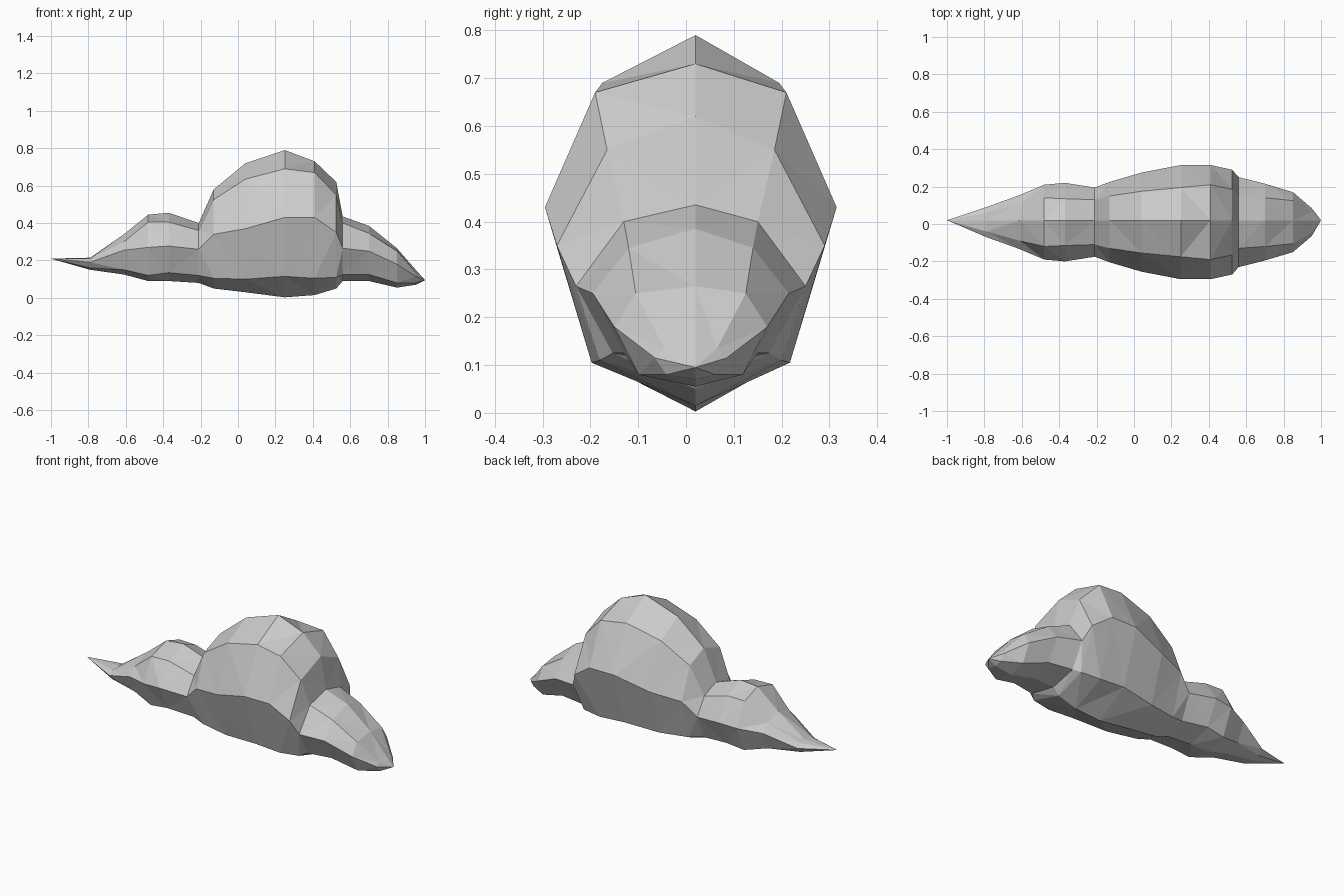
import bpy, bmesh

# Cross-sections along the body, from the thin tail end to the blunt end:
# x, then heights of ridge, shoulder, flank, lower edge, keel,
# then half widths of shoulder and flank
SECTIONS = [
    (-0.79, .215, .21, .19, .16, .15, .05, .08),
    (-0.61, .34, .30, .255, .15, .125, .10, .145),
    (-0.48, .445, .405, .27, .12, .09, .13, .20),
    (-0.37, .455, .405, .277, .135, .09, .125, .21),
    (-0.21, .40, .36, .26, .12, .08, .12, .185),
    (-0.13, .58, .525, .34, .105, .05, .14, .215),
    (0.04, .72, .635, .37, .10, .03, .165, .265),
    (0.25, .79, .69, .43, .115, .003, .185, .305),
    (0.41, .73, .67, .43, .105, .015, .20, .305),
    (0.525, .62, .55, .35, .11, .05, .175, .28),
    (0.56, .435, .40, .265, .125, .09, .14, .24),
    (0.70, .385, .345, .25, .125, .09, .13, .205),
    (0.85, .265, .25, .18, .08, .055, .115, .16),
    (0.95, .15, .135, .115, .08, .07, .055, .075),
]
MIDDLE, RIDGE = 0.01, 0.02


def ring(bm, s):
    """Eight-sided section: ridge, three points per side, keel."""
    x, top, up, mid, low, keel, wu, wm = s
    side = [(wu, up), (wm, mid), (wm * 0.68, low)]
    pts = [(RIDGE, top)] + [(MIDDLE + w, z) for w, z in side]
    pts += [(RIDGE, keel)] + [(MIDDLE - w, z) for w, z in reversed(side)]
    return [bm.verts.new((x, y, z)) for y, z in pts]


bm = bmesh.new()
rings = [ring(bm, s) for s in SECTIONS]

# Skin between sections
for a, b in zip(rings, rings[1:]):
    for i in range(8):
        j = (i + 1) % 8
        bm.faces.new((a[i], a[j], b[j], b[i]))

# Pointed ends
for r, tip in ((rings[0], (-1, .02, .21)), (rings[-1], (1, .02, .095))):
    v = bm.verts.new(tip)
    for i in range(8):
        bm.faces.new((r[i], r[(i + 1) % 8], v))

bmesh.ops.recalc_face_normals(bm, faces=bm.faces)
bmesh.ops.triangulate(bm, faces=bm.faces)
mesh = bpy.data.meshes.new("three_lobed_body")
bm.to_mesh(mesh)
bm.free()
body = bpy.data.objects.new("three_lobed_body", mesh)
bpy.context.collection.objects.link(body)
